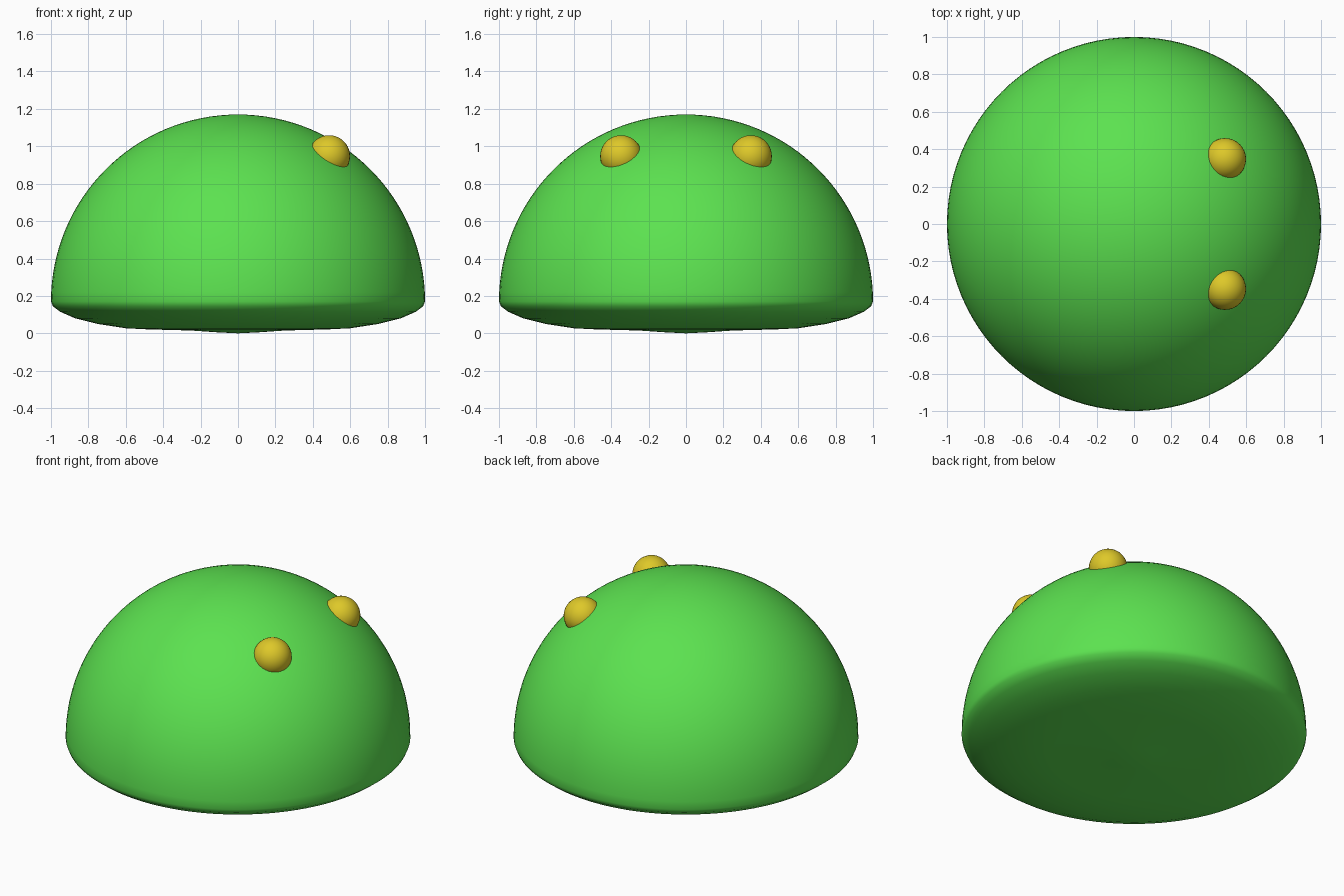
import bpy, bmesh, math
from mathutils import Vector, Matrix

cube = bpy.data.objects.get("Cube")
if cube:
    bpy.data.objects.remove(cube, do_unlink=True)


def material(name, colour):
    mat = bpy.data.materials.new(name)
    mat.use_nodes = True
    mat.diffuse_color = colour
    mat.node_tree.nodes["Principled BSDF"].inputs["Base Color"].default_value = colour
    return mat


def finish(bm, name, mat):
    bmesh.ops.recalc_face_normals(bm, faces=bm.faces)
    for face in bm.faces:
        face.smooth = True
    mesh = bpy.data.meshes.new(name)
    bm.to_mesh(mesh)
    bm.free()
    mesh.materials.append(mat)
    obj = bpy.data.objects.new(name, mesh)
    bpy.context.collection.objects.link(obj)
    return obj


green = material("leaf green", (0.107, 0.76, 0.08, 1))
yellow = material("golden yellow", (0.73, 0.58, 0.022, 1))

# Body: a hemisphere arc joined to a shallow, rounded underside, lathed round z
RIM = 0.17
STEPS = 32
arc = [(math.sin(a), RIM + math.cos(a))
       for a in (math.pi / 2 * i / STEPS for i in range(STEPS + 1))]
underside = [(0.99, 0.145), (0.95, 0.115), (0.87, 0.08), (0.75, 0.05),
             (0.6, 0.027), (0.48, 0.021), (0.25, 0.015), (0.12, 0.006), (0, 0)]

bm = bmesh.new()
verts = [bm.verts.new((r, 0, z)) for r, z in arc + underside]
edges = [bm.edges.new(pair) for pair in zip(verts, verts[1:])]
bmesh.ops.spin(bm, geom=verts + edges, cent=(0, 0, 0), axis=(0, 0, 1),
               angle=math.tau, steps=96, use_merge=True)
bmesh.ops.remove_doubles(bm, verts=bm.verts, dist=0.0001)
finish(bm, "body", green)

# Eyes: a mirrored pair of balls half sunk into the dome
for name, side in (("left_eye", 1), ("right_eye", -1)):
    bm = bmesh.new()
    bmesh.ops.create_uvsphere(bm, u_segments=32, v_segments=20, radius=0.112,
                              matrix=Matrix.Translation(Vector((0.487, 0.347 * side, 0.947))))
    finish(bm, name, yellow)
